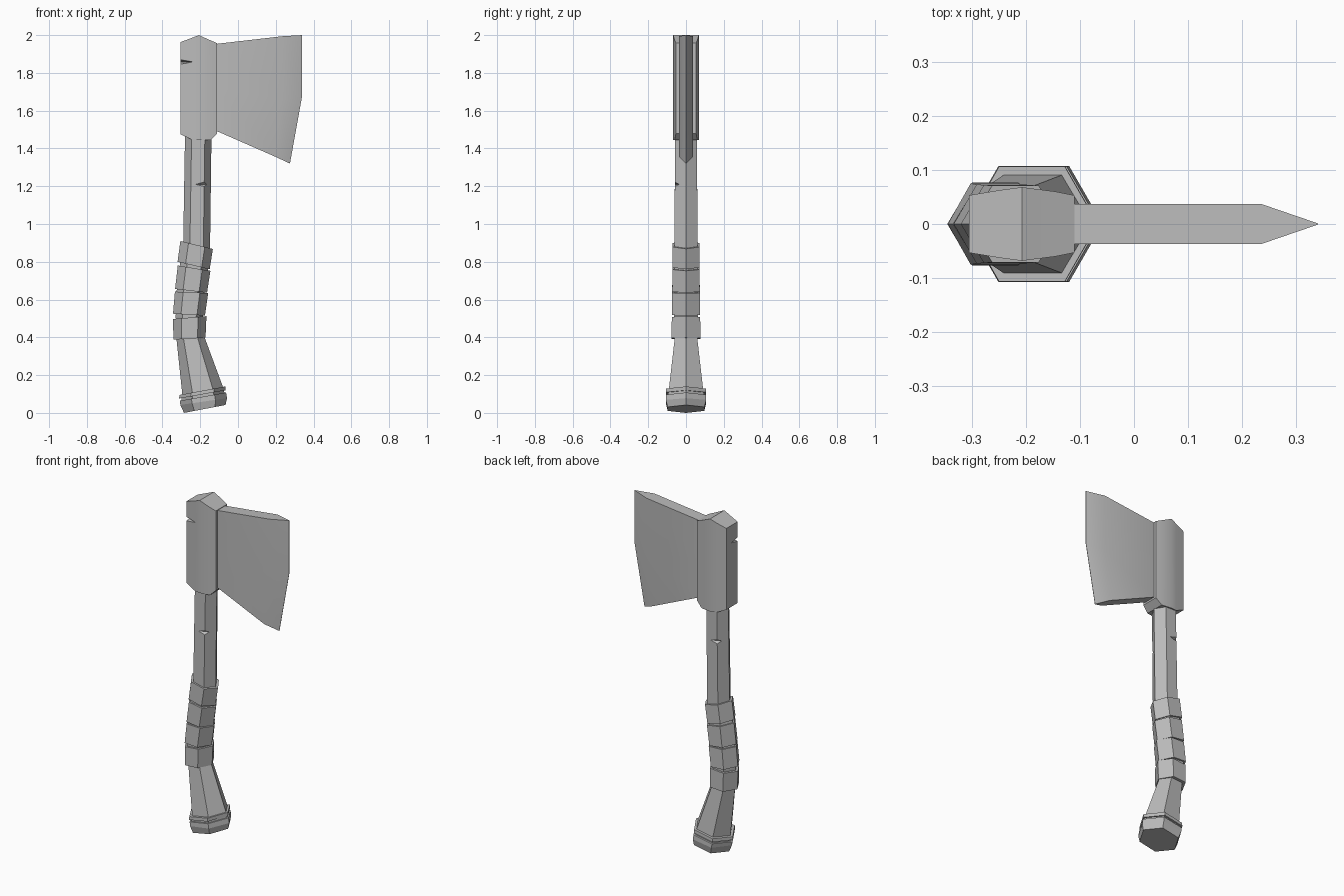
import bpy, bmesh
from mathutils import Vector

cube = bpy.data.objects.get("Cube")
if cube:
    bpy.data.objects.remove(cube, do_unlink=True)

grey = bpy.data.materials.new("plain_grey")
grey.use_nodes = True
grey.diffuse_color = (0.5, 0.5, 0.5, 1)
grey.node_tree.nodes["Principled BSDF"].inputs["Base Color"].default_value = (0.5, 0.5, 0.5, 1)


def loft(name, rings, smooth=False):
    """Join closed rings of points with quads and cap both ends."""
    bm = bmesh.new()
    loops = [[bm.verts.new(p) for p in ring] for ring in rings]
    for a, b in zip(loops, loops[1:]):
        for i in range(len(a)):
            j = (i + 1) % len(a)
            bm.faces.new((a[i], a[j], b[j], b[i]))
    bm.faces.new(loops[0])
    bm.faces.new(loops[-1])
    bmesh.ops.recalc_face_normals(bm, faces=bm.faces)
    mesh = bpy.data.meshes.new(name)
    bm.to_mesh(mesh)
    bm.free()
    mesh.materials.append(grey)
    obj = bpy.data.objects.new(name, mesh)
    bpy.context.collection.objects.link(obj)
    if smooth:
        bpy.ops.object.select_all(action='DESELECT')
        obj.select_set(True)
        bpy.context.view_layer.objects.active = obj
        bpy.ops.object.shade_smooth_by_angle(angle=0.52)
    return obj


def hexagon(xl, zl, xr, zr, ry):
    """Six-sided section between a back point and a front point."""
    c = Vector((xl + xr, 0, zl + zr)) / 2
    u = Vector((xr - xl, 0, zr - zl)) / 2
    y = Vector((0, ry, 0))
    return [c + u, c + u / 2 + y, c - u / 2 + y, c - u, c - u / 2 - y, c + u / 2 - y]


def notch(target, corner, inward, depth, height):
    """Cut a wedge into an edge, narrowing along the inward direction."""
    d = Vector(inward).normalized()
    side = Vector((-d.y, d.x, 0)) * 0.2
    up = Vector((0, 0, height))
    tip = Vector(corner) + d * depth
    back = Vector(corner) - d * depth
    tri = [tip, back + up, back - up]
    cutter = loft("notch_cutter", [[p - side for p in tri], [p + side for p in tri]])
    cutter.hide_render = True
    mod = target.modifiers.new("notch", 'BOOLEAN')
    mod.operation = 'DIFFERENCE'
    mod.solver = 'EXACT'
    mod.object = cutter
    bpy.ops.object.select_all(action='DESELECT')
    target.select_set(True)
    bpy.context.view_layer.objects.active = target
    bpy.ops.object.modifier_apply(modifier=mod.name)
    bpy.data.objects.remove(cutter, do_unlink=True)


# Handle shaft, curving back and then flaring at the foot
handle = loft("handle", [hexagon(*s) for s in (
    (-0.28, 1.50, -0.14, 1.50, 0.058),
    (-0.29, 0.90, -0.148, 0.87, 0.061),
    (-0.31, 0.77, -0.16, 0.745, 0.062),
    (-0.325, 0.645, -0.177, 0.63, 0.063),
    (-0.33, 0.51, -0.185, 0.51, 0.064),
    (-0.325, 0.385, -0.175, 0.395, 0.06),
    (-0.293, 0.08, -0.075, 0.125, 0.092))])
notch(handle, (-0.177, -0.06, 1.21), (-0.4, 1, 0), 0.018, 0.026)
notch(handle, (-0.25, 0.06, 1.27), (0.4, -1, 0), 0.018, 0.026)

# Four grip wraps
wraps = (
    ((-0.305, 0.91, -0.133, 0.868, 0.071), (-0.32, 0.80, -0.15, 0.76, 0.072)),
    ((-0.319, 0.78, -0.146, 0.752, 0.072), (-0.333, 0.656, -0.164, 0.636, 0.073)),
    ((-0.334, 0.642, -0.158, 0.634, 0.073), (-0.344, 0.525, -0.175, 0.515, 0.075)),
    ((-0.345, 0.497, -0.167, 0.512, 0.075), (-0.341, 0.388, -0.172, 0.398, 0.077)))
for i, (top, bottom) in enumerate(wraps):
    loft("grip_wrap_%d" % (i + 1), [hexagon(*top), hexagon(*bottom)])

# Foot collar, groove and knob
loft("foot_collar", [hexagon(-0.31, 0.095, -0.067, 0.14, 0.106),
                     hexagon(-0.312, 0.076, -0.066, 0.12, 0.107)])
loft("foot_groove", [hexagon(-0.298, 0.08, -0.074, 0.125, 0.096),
                     hexagon(-0.298, 0.055, -0.072, 0.1, 0.096)])
loft("foot_knob", [hexagon(-0.308, 0.064, -0.063, 0.108, 0.106),
                   hexagon(-0.305, 0.042, -0.058, 0.078, 0.107),
                   hexagon(-0.286, 0.0, -0.066, 0.042, 0.097)])

# Axe head block around the handle: x, bottom, top, half width
head = loft("head_block", [
    [(x, -w, lo), (x, w, lo), (x, w, hi), (x, -w, hi)] for x, lo, hi, w in (
        (-0.305, 1.475, 1.963, 0.053),
        (-0.245, 1.447, 1.985, 0.063),
        (-0.207, 1.445, 2.0, 0.068),
        (-0.145, 1.445, 1.972, 0.06),
        (-0.11, 1.48, 1.957, 0.053))], smooth=True)
notch(head, (-0.305, -0.053, 1.858), (1, 1, 0), 0.04, 0.024)

# Blade: thick cheek, bevel line and cutting edge
blade = []
for w, column in (
        (0.037, ((-0.12, 1.495), (-0.12, 1.72), (-0.12, 1.953))),
        (0.037, ((0.2, 1.355), (0.235, 1.66), (0.235, 1.994))),
        (0.001, ((0.275, 1.32), (0.34, 1.68), (0.34, 2.0)))):
    blade.append([(x, w, z) for x, z in column] + [(x, -w, z) for x, z in reversed(column)])
loft("blade", blade, smooth=True)
